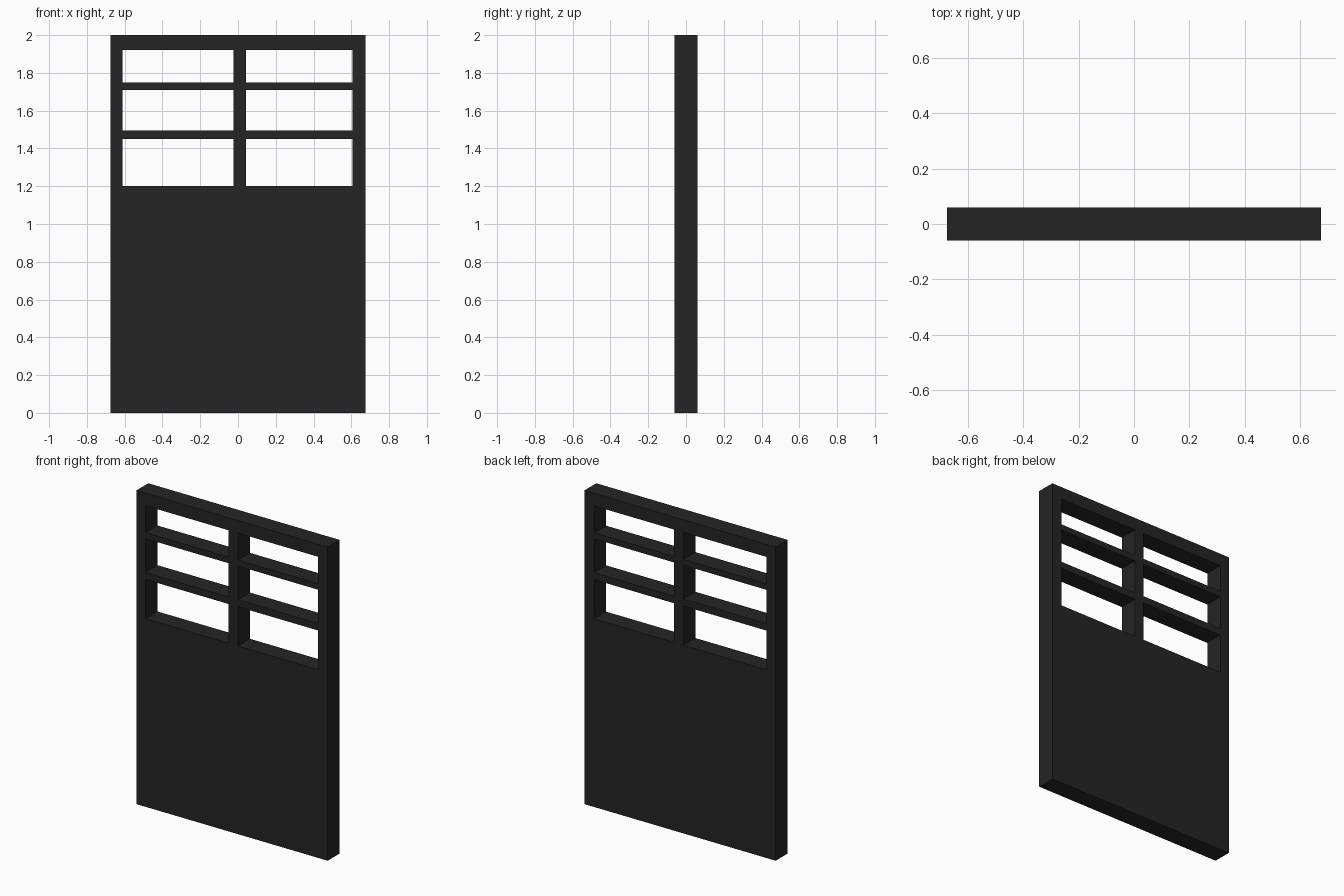
import bpy, bmesh
from mathutils import Vector

if "Cube" in bpy.data.objects:
    bpy.data.objects.remove(bpy.data.objects["Cube"])

DEPTH = 0.12

# Dark frame colour
dark = bpy.data.materials.new("charcoal")
dark.diffuse_color = (0.018, 0.018, 0.018, 1)
dark.use_nodes = True
dark.node_tree.nodes["Principled BSDF"].inputs["Base Color"].default_value = dark.diffuse_color

# Grid lines of the door: odd cells in x and z are window openings
xs = [-0.675, -0.611, -0.024, 0.042, 0.605, 0.675]
zs = [0, 1.2, 1.45, 1.495, 1.71, 1.748, 1.92, 2.0]

# Front face: every grid cell that is not an opening
bm = bmesh.new()
grid = [[bm.verts.new((x, -DEPTH / 2, z)) for z in zs] for x in xs]
for i in range(len(xs) - 1):
    for j in range(len(zs) - 1):
        if i % 2 and j % 2:
            continue
        bm.faces.new((grid[i][j], grid[i + 1][j], grid[i + 1][j + 1], grid[i][j + 1]))

# Thicken the face to the full door depth
front = bm.faces[:]
back = bmesh.ops.extrude_face_region(bm, geom=front, use_keep_orig=True)["geom"]
bmesh.ops.translate(bm, verts=[g for g in back if isinstance(g, bmesh.types.BMVert)],
                    vec=Vector((0, DEPTH, 0)))
bmesh.ops.recalc_face_normals(bm, faces=bm.faces[:])

mesh = bpy.data.meshes.new("door_panel_with_windows")
bm.to_mesh(mesh)
bm.free()
mesh.materials.append(dark)
door = bpy.data.objects.new("door_panel_with_windows", mesh)
bpy.context.collection.objects.link(door)
